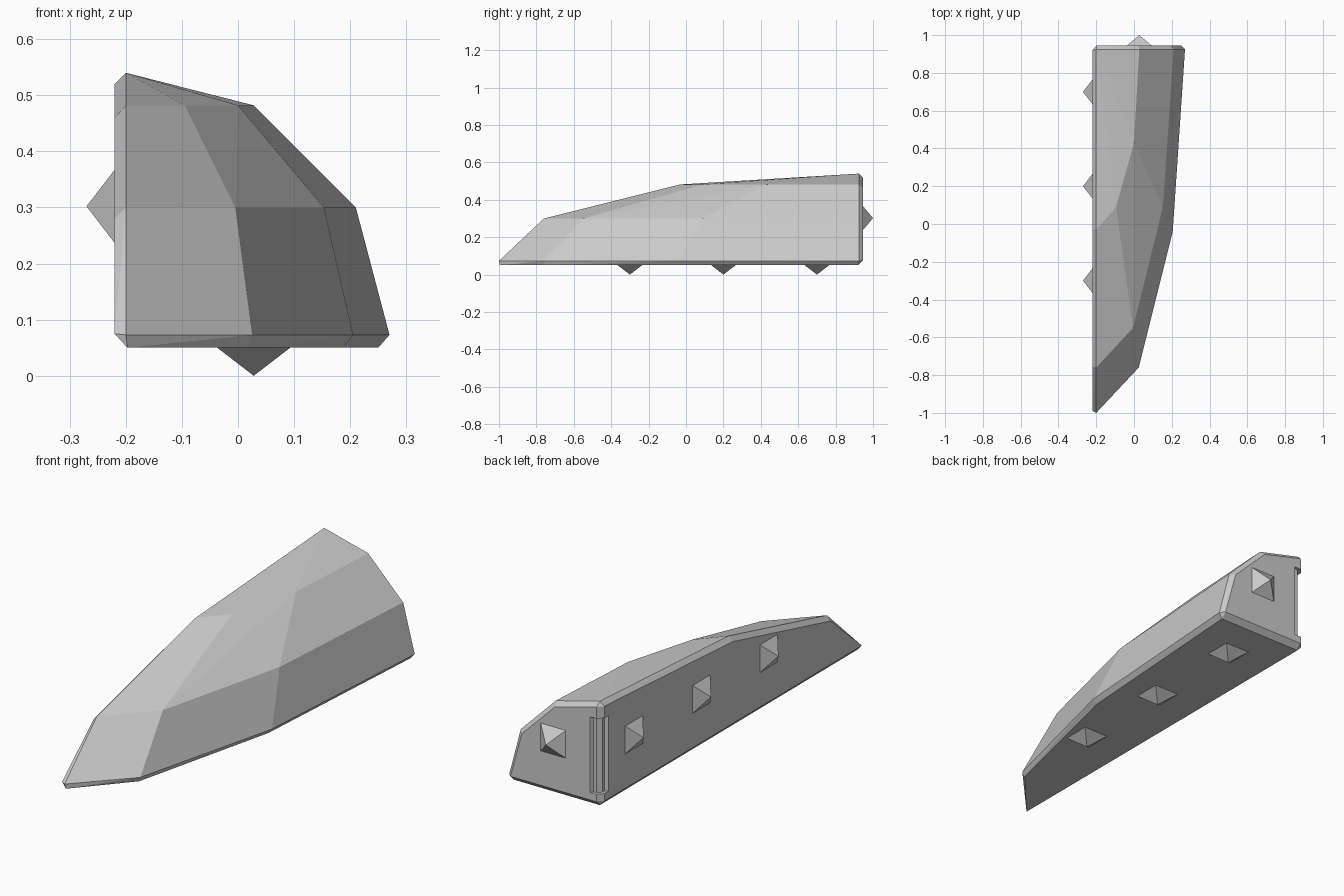
import bpy, bmesh
from math import pi, sqrt
from mathutils import Matrix, Vector

if "Cube" in bpy.data.objects:
    bpy.data.objects.remove(bpy.data.objects["Cube"])


def make_object(name, bm):
    bmesh.ops.recalc_face_normals(bm, faces=bm.faces[:])
    mesh = bpy.data.meshes.new(name)
    bm.to_mesh(mesh)
    bm.free()
    ob = bpy.data.objects.new(name, mesh)
    bpy.context.collection.objects.link(ob)
    return ob


# Faceted quarter-dome body: contour rings rising in z, plus inset flat faces
rings = [
    (0.073, [(-0.2, -1), (0.025, -0.76), (0.205, -0.04), (0.27, 0.925)]),
    (0.30, [(-0.2, -0.76), (-0.005, -0.55), (0.153, 0.09), (0.21, 0.925)]),
    (0.482, [(-0.2, -0.03), (-0.095, 0.09), (0.0, 0.43), (0.028, 0.925)]),
    (0.54, [(-0.2, 0.925)]),
]
bottom = [(-0.197, -0.995), (0.015, -0.755), (0.187, -0.04), (0.25, 0.92), (-0.197, 0.92)]
left = [(-0.99, 0.075), (-0.755, 0.28), (-0.03, 0.46), (0.92, 0.52), (0.92, 0.075)]
back = [(-0.197, 0.075), (0.25, 0.075), (0.19, 0.292), (0.018, 0.463), (-0.197, 0.52)]

points = [(x, y, z) for z, ring in rings for x, y in ring]
points += [(x, y, 0.05) for x, y in bottom]
points += [(-0.22, y, z) for y, z in left]
points += [(x, 0.945, z) for x, z in back]

bm = bmesh.new()
for p in points:
    bm.verts.new(p)
hull = bmesh.ops.convex_hull(bm, input=bm.verts[:])
bmesh.ops.delete(bm, geom=[v for v in bm.verts if not v.link_faces], context='VERTS')
bmesh.ops.dissolve_limit(bm, angle_limit=0.02, verts=bm.verts[:], edges=bm.edges[:])
body = make_object("rock_body", bm)

# Shallow grip groove along the upright back-left edge
profile = [(-0.25, 0.89), (-0.22, 0.89), (-0.206, 0.898), (-0.206, 0.912),
           (-0.188, 0.931), (-0.172, 0.931), (-0.164, 0.945), (-0.164, 0.97), (-0.25, 0.97)]
bm = bmesh.new()
face = bm.faces.new([bm.verts.new((x, y, 0.11)) for x, y in profile])
ext = bmesh.ops.extrude_face_region(bm, geom=[face])
bmesh.ops.translate(bm, vec=(0, 0, 0.355),
                    verts=[g for g in ext["geom"] if isinstance(g, bmesh.types.BMVert)])
cutter = make_object("groove_cutter", bm)
cutter.hide_render = True
cutter.hide_set(True)
groove = body.modifiers.new("groove", 'BOOLEAN')
groove.operation = 'DIFFERENCE'
groove.solver = 'EXACT'
groove.object = cutter


# Pyramid pegs on the three flat joining faces
def peg(name, base, direction, height=0.05, half=0.065):
    bm = bmesh.new()
    bmesh.ops.create_cone(bm, cap_ends=True, segments=4, radius1=half * sqrt(2),
                          radius2=0, depth=height,
                          matrix=Matrix.Translation((0, 0, height / 2)) @ Matrix.Rotation(pi / 4, 4, 'Z'))
    bmesh.ops.remove_doubles(bm, verts=bm.verts[:], dist=1e-5)
    turn = Vector((0, 0, 1)).rotation_difference(Vector(direction)).to_matrix().to_4x4()
    if direction == (0, 0, -1):
        turn = Matrix.Rotation(pi, 4, 'X')
    bm.transform(Matrix.Translation(base) @ turn)
    return make_object(name, bm)


for i, y in enumerate((-0.3, 0.2, 0.7)):
    peg(f"side_peg_{i + 1}", (-0.22, y, 0.302), (-1, 0, 0))
    peg(f"bottom_peg_{i + 1}", (0.028, y, 0.05), (0, 0, -1))
peg("back_peg", (0.028, 0.945, 0.302), (0, 1, 0), height=0.055)
